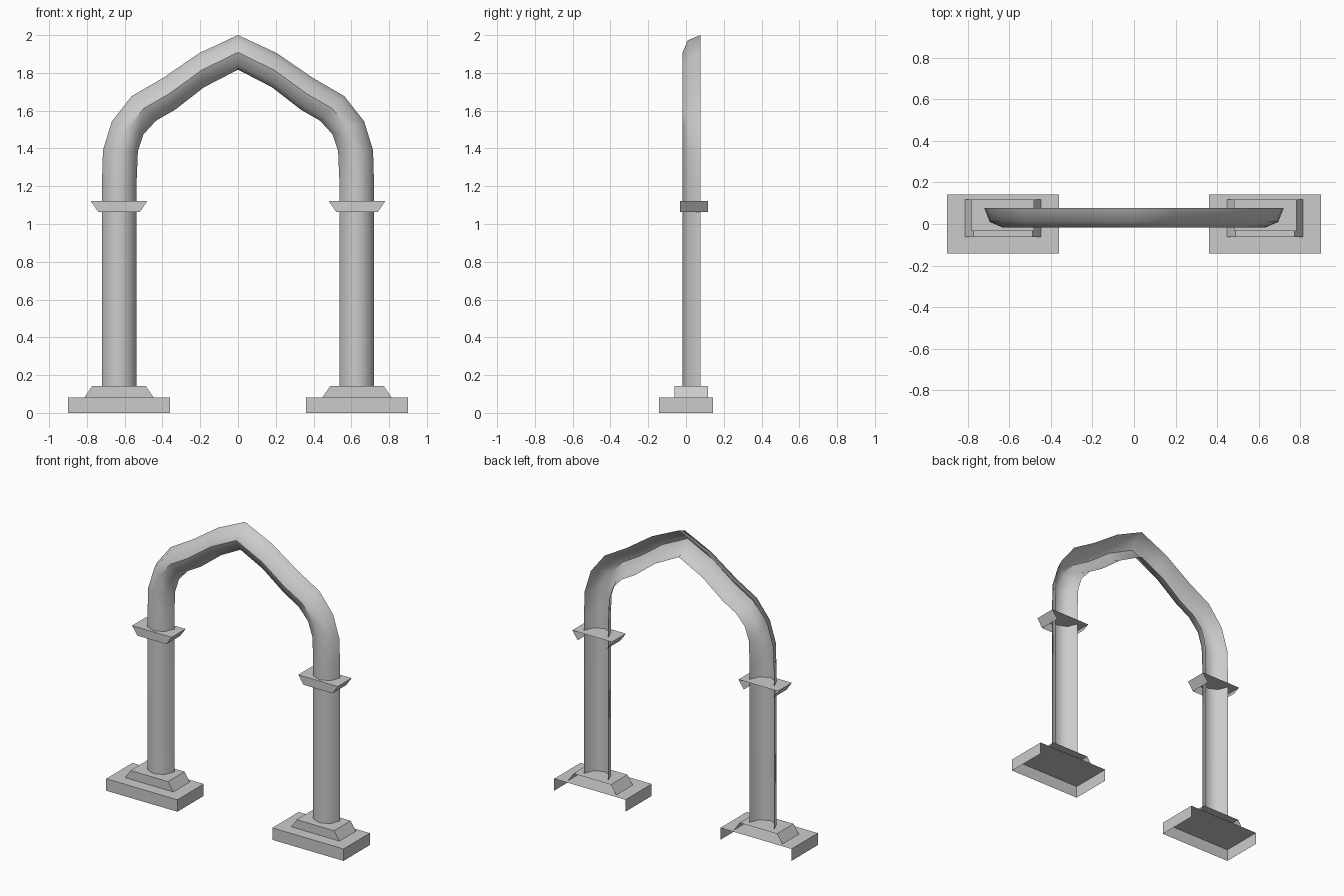
import bpy
import bmesh
import math

if "Cube" in bpy.data.objects:
    bpy.data.objects.remove(bpy.data.objects["Cube"], do_unlink=True)

# Single stone colour
stone = bpy.data.materials.new("grey_stone")
stone.use_nodes = True
GREY = (0.6, 0.6, 0.6, 1)
stone.diffuse_color = GREY
stone.node_tree.nodes["Principled BSDF"].inputs["Base Color"].default_value = GREY

PILLAR_X = 0.63


def make_object(name, bm, smooth=False):
    mesh = bpy.data.meshes.new(name)
    bm.to_mesh(mesh)
    bm.free()
    mesh.materials.append(stone)
    obj = bpy.data.objects.new(name, mesh)
    bpy.context.collection.objects.link(obj)
    if smooth:
        bpy.ops.object.select_all(action='DESELECT')
        bpy.context.view_layer.objects.active = obj
        obj.select_set(True)
        bpy.ops.object.shade_smooth_by_angle(angle=math.radians(47.5))
    return obj


def open_block(name, cx, half_low, half_high, y_front, y_back, z_low, z_high):
    """Block with slanted ends, left open at the back and underneath."""
    bm = bmesh.new()
    outline = [(cx - half_low, z_low), (cx + half_low, z_low),
               (cx + half_high, z_high), (cx - half_high, z_high)]
    front = [bm.verts.new((x, y_front, z)) for x, z in outline]
    back = [bm.verts.new((x, y_back, z)) for x, z in outline]
    bm.faces.new(front)
    for i in (1, 2, 3):
        j = (i + 1) % 4
        bm.faces.new((front[j], front[i], back[i], back[j]))
    make_object(name, bm)


# Half-round moulding: outer and inner edge of each station (x, z)
Y_BACK, DEPTH, STEPS = 0.077, 0.095, 4
half_arch = [
    ((0.72, 0.14), (0.537, 0.14)),
    ((0.72, 1.22), (0.537, 1.22)),
    ((0.715, 1.39), (0.53, 1.385)),
    ((0.668, 1.543), (0.50, 1.475)),
    ((0.563, 1.677), (0.434, 1.547)),
    ((0.397, 1.773), (0.333, 1.605)),
    ((0.205, 1.905), (0.18, 1.724)),
]
apex = [((0, 2.0), (0, 1.817))]
mirrored = [((-o[0], o[1]), (-i[0], i[1])) for o, i in reversed(half_arch)]

bm = bmesh.new()
rings = []
for (ox, oz), (ix, iz) in half_arch + apex + mirrored:
    ring = []
    for k in range(STEPS + 1):
        a = math.pi * k / STEPS
        t = (1 - math.cos(a)) / 2
        ring.append(bm.verts.new((ox + (ix - ox) * t,
                                  Y_BACK - DEPTH * math.sin(a),
                                  oz + (iz - oz) * t)))
    rings.append(ring)
for r, s in zip(rings, rings[1:]):
    for k in range(STEPS):
        bm.faces.new((r[k], s[k], s[k + 1], r[k + 1]))
make_object("arch_moulding", bm, smooth=True)

# Plinth, sloped footing and capital on each side
for side, sign in (("left", 1), ("right", -1)):
    cx = sign * PILLAR_X
    open_block(side + "_plinth", cx, 0.27, 0.27, -0.142, 0.142, 0, 0.082)
    open_block(side + "_footing", cx, 0.183, 0.142, -0.062, 0.117, 0.082, 0.142)
    open_block(side + "_capital", cx, 0.11, 0.15, -0.033, 0.117, 1.064, 1.122)
